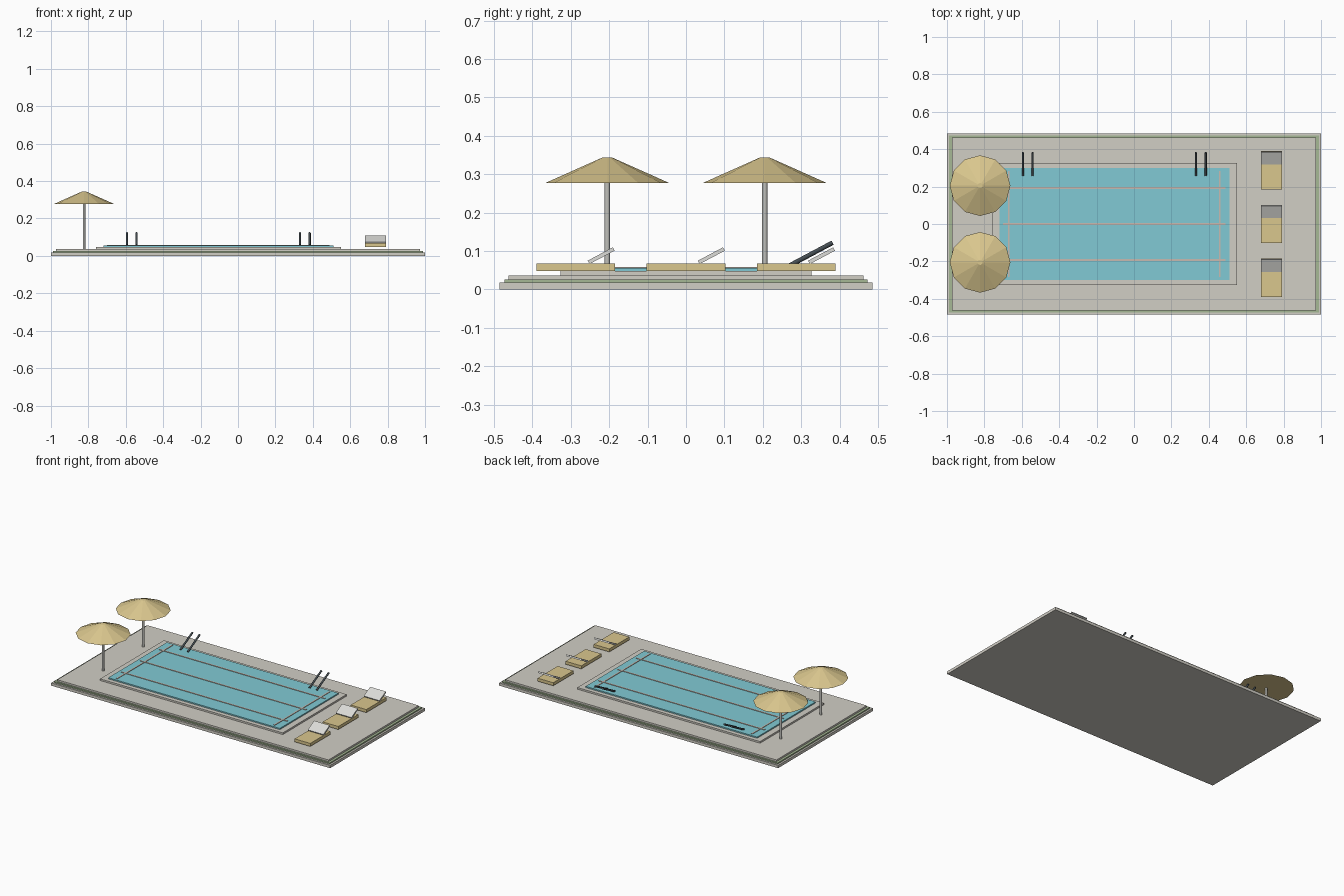
import bpy
from math import radians

cube = bpy.data.objects.get("Cube")
if cube:
    bpy.data.objects.remove(cube, do_unlink=True)


def material(name, r, g, b):
    m = bpy.data.materials.new(name)
    m.use_nodes = True
    m.diffuse_color = (r, g, b, 1)
    m.node_tree.nodes["Principled BSDF"].inputs["Base Color"].default_value = (r, g, b, 1)
    return m


stone = material("pale stone", 0.64, 0.62, 0.56)
grass = material("grass green", 0.38, 0.48, 0.30)
water = material("pool water", 0.22, 0.59, 0.66)
lane = material("lane marking", 0.58, 0.50, 0.44)
straw = material("straw yellow", 0.70, 0.57, 0.27)
white = material("off white", 0.72, 0.72, 0.69)
metal = material("pole grey", 0.52, 0.52, 0.49)
steel = material("dark steel", 0.06, 0.075, 0.085)


def finish(name, mat):
    ob = bpy.context.object
    ob.name = name
    ob.data.materials.append(mat)
    return ob


def box(name, mat, centre, size, tilt=0):
    bpy.ops.mesh.primitive_cube_add(size=1, location=centre, rotation=(radians(tilt), 0, 0))
    ob = bpy.context.object
    ob.scale = size
    return finish(name, mat)


def slab(name, mat, x, width, depth, bottom, top):
    return box(name, mat, (x, 0, (bottom + top) / 2), (width, depth, top - bottom))


def rod(name, mat, centre, radius, length, tilt=0):
    bpy.ops.mesh.primitive_cylinder_add(vertices=12, radius=radius, depth=length,
                                        location=centre, rotation=(radians(tilt), 0, 0))
    ob = finish(name, mat)
    bpy.ops.object.shade_smooth_by_angle(angle=radians(40))
    return ob


# Stepped terrace
slab("base_slab", stone, 0, 2.0, 0.97, 0, 0.018)
slab("grass_layer", grass, 0, 1.976, 0.946, 0.018, 0.026)
slab("deck", stone, 0, 1.944, 0.924, 0.026, 0.037)

# Pool
POOL_X = -0.105
slab("pool_coping", stone, POOL_X, 1.31, 0.654, 0.037, 0.048)
slab("pool_water", water, POOL_X, 1.23, 0.60, 0.048, 0.056)
for i, y in enumerate((-0.192, 0, 0.192)):
    box(f"lane_line_{i + 1}", lane, (POOL_X, y, 0.057), (1.19, 0.009, 0.004))
for side, x in (("right", -0.67), ("left", 0.458)):
    box(f"end_line_{side}", lane, (x, 0, 0.057), (0.009, 0.568, 0.004))

# Ladder rails leaning out over the back edge
for side, x in (("right", -0.568), ("left", 0.357)):
    for n, dx in (("a", -0.026), ("b", 0.026)):
        rod(f"ladder_rail_{side}_{n}", steel, (x + dx, 0.32, 0.089), 0.006, 0.14, tilt=-62)

# Sun loungers along the left side
for i, y in enumerate((-0.287, 0, 0.287)):
    box(f"lounger_seat_{i + 1}", straw, (0.735, y, 0.058), (0.112, 0.205, 0.02))
    box(f"lounger_back_{i + 1}", white, (0.735, y + 0.066, 0.088), (0.112, 0.074, 0.01), tilt=28)

# Parasols along the right side
for i, y in enumerate((-0.205, 0.205)):
    rod(f"parasol_pole_{i + 1}", metal, (-0.823, y, 0.165), 0.007, 0.256)
    bpy.ops.mesh.primitive_cone_add(vertices=12, radius1=0.162, radius2=0.014, depth=0.066,
                                    location=(-0.823, y, 0.31))
    finish(f"parasol_canopy_{i + 1}", straw)
